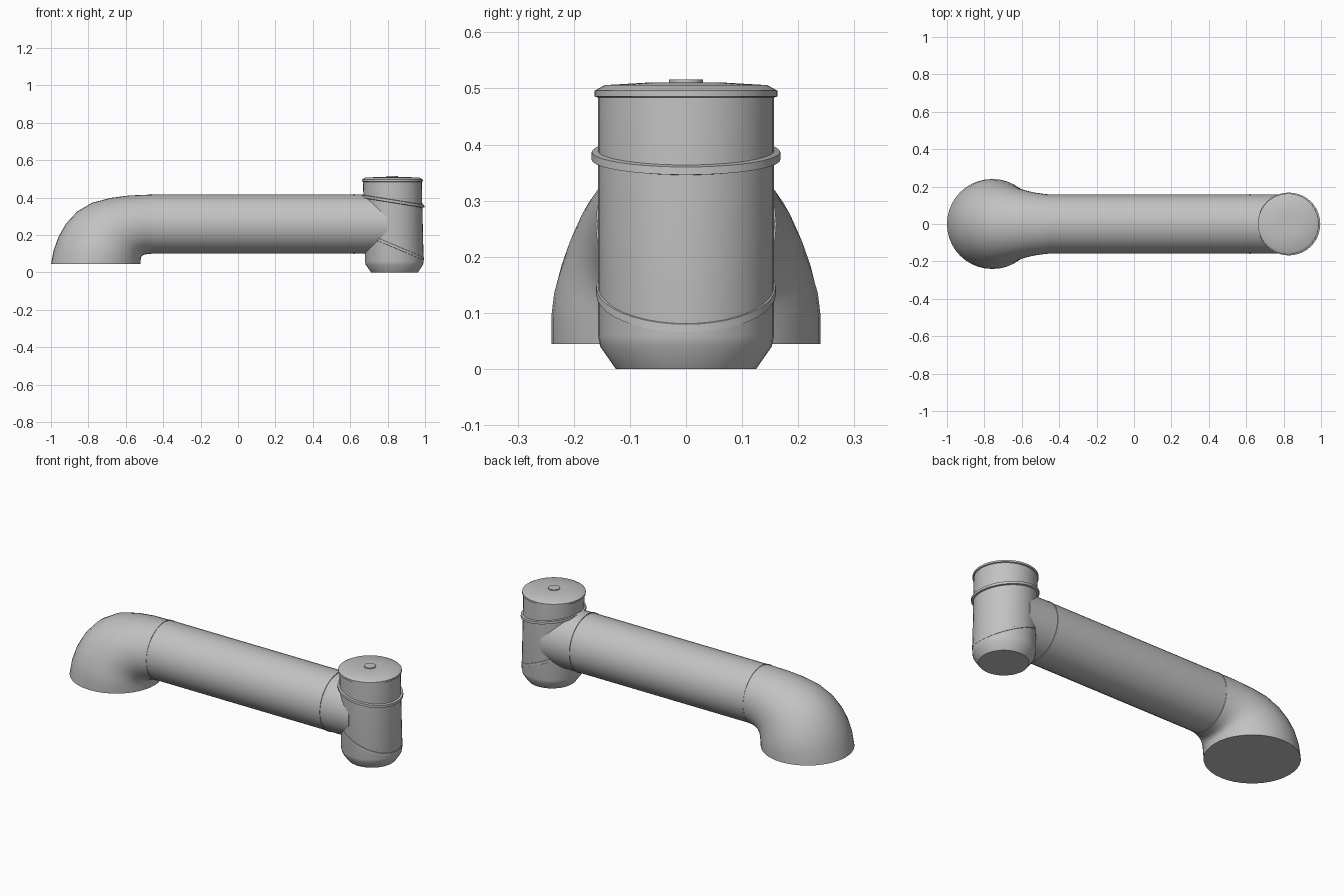
import bpy, bmesh, math
from mathutils import Vector

if "Cube" in bpy.data.objects:
    bpy.data.objects.remove(bpy.data.objects["Cube"])

grey = bpy.data.materials.new("mid grey")
grey.diffuse_color = (0.54, 0.54, 0.54, 1)
grey.use_nodes = True
grey.node_tree.nodes["Principled BSDF"].inputs["Base Color"].default_value = grey.diffuse_color
SEG = 40


def loft(name, rings, closed=False):
    """Skin a list of vertex rings; cap the ends unless the loft is a closed loop."""
    bm = bmesh.new()
    loops = [[bm.verts.new(p) for p in ring] for ring in rings]
    pairs = list(zip(loops, loops[1:]))
    if closed:
        pairs.append((loops[-1], loops[0]))
    else:
        bm.faces.new(loops[0])
        bm.faces.new(loops[-1])
    for a, b in pairs:
        for i in range(SEG):
            j = (i + 1) % SEG
            bm.faces.new((a[i], a[j], b[j], b[i]))
    bmesh.ops.recalc_face_normals(bm, faces=bm.faces)
    me = bpy.data.meshes.new(name)
    bm.to_mesh(me)
    bm.free()
    ob = bpy.data.objects.new(name, me)
    bpy.context.collection.objects.link(ob)
    me.materials.append(grey)
    bpy.ops.object.select_all(action='DESELECT')
    ob.select_set(True)
    bpy.context.view_layer.objects.active = ob
    bpy.ops.object.shade_smooth_by_angle(angle=math.radians(35))
    return ob


def section(outer, inner, w):
    """Ellipse standing on the xz line outer-inner, with half width w along y."""
    o = Vector((outer[0], 0, outer[1]))
    i = Vector((inner[0], 0, inner[1]))
    c, u = (o + i) / 2, (o - i) / 2
    ang = [2 * math.pi * k / SEG for k in range(SEG)]
    return [c + u * math.cos(a) + Vector((0, w * math.sin(a), 0)) for a in ang]


def level(r, z, slope=0.0):
    """Circle around the slightly leaning wrist axis, optionally tilted in x."""
    cx = 0.837 - 0.024 * z
    ang = [2 * math.pi * k / SEG for k in range(SEG)]
    return [Vector((cx + r * math.cos(a), r * math.sin(a),
                    z + slope * r * math.cos(a))) for a in ang]


# Flared elbow sweeping from the round base into the tube
elbow = [
    ((-1.0, .045), (-.52, .045), .24), ((-.985, .12), (-.52, .068), .24),
    ((-.96, .19), (-.518, .08), .235), ((-.92, .26), (-.515, .086), .224),
    ((-.86, .325), (-.51, .09), .21), ((-.78, .372), (-.505, .093), .195),
    ((-.68, .398), (-.495, .096), .18), ((-.58, .411), (-.48, .098), .168),
    ((-.46, .416), (-.46, .1), .158)]
loft("elbow", [section(*s) for s in elbow])

# Straight arm tube
loft("arm_tube", [section((x, .416), (x, .1), .158) for x in (-.46, .80)])

# Thin seam beads around the tube
for name, x, r in (("elbow_seam", -.465, .16), ("wrist_seam", .62, .161)):
    prof = [(x - .004, .154), (x - .003, r), (x + .003, r), (x + .004, .154)]
    loft(name, [section((a, .258 + b), (a, .258 - b), b) for a, b in prof], True)

# Upright wrist housing with chamfered foot and capped top
housing = [(.125, 0), (.153, .04), (.157, .06), (.157, .484), (.163, .486),
           (.163, .496), (.145, .506), (.06, .511)]
loft("wrist_housing", [level(r, z) for r, z in housing])
loft("cap_button", [level(.03, .505), level(.03, .516)])

# Tilted joint rings on the housing
for name, z, slope, r in (("upper_ring", .38, -.16, .168), ("lower_ring", .14, -.42, .160)):
    prof = [(.152, z - .01), (r, z - .007), (r, z + .007), (.152, z + .01)]
    loft(name, [level(a, b, slope) for a, b in prof], True)
